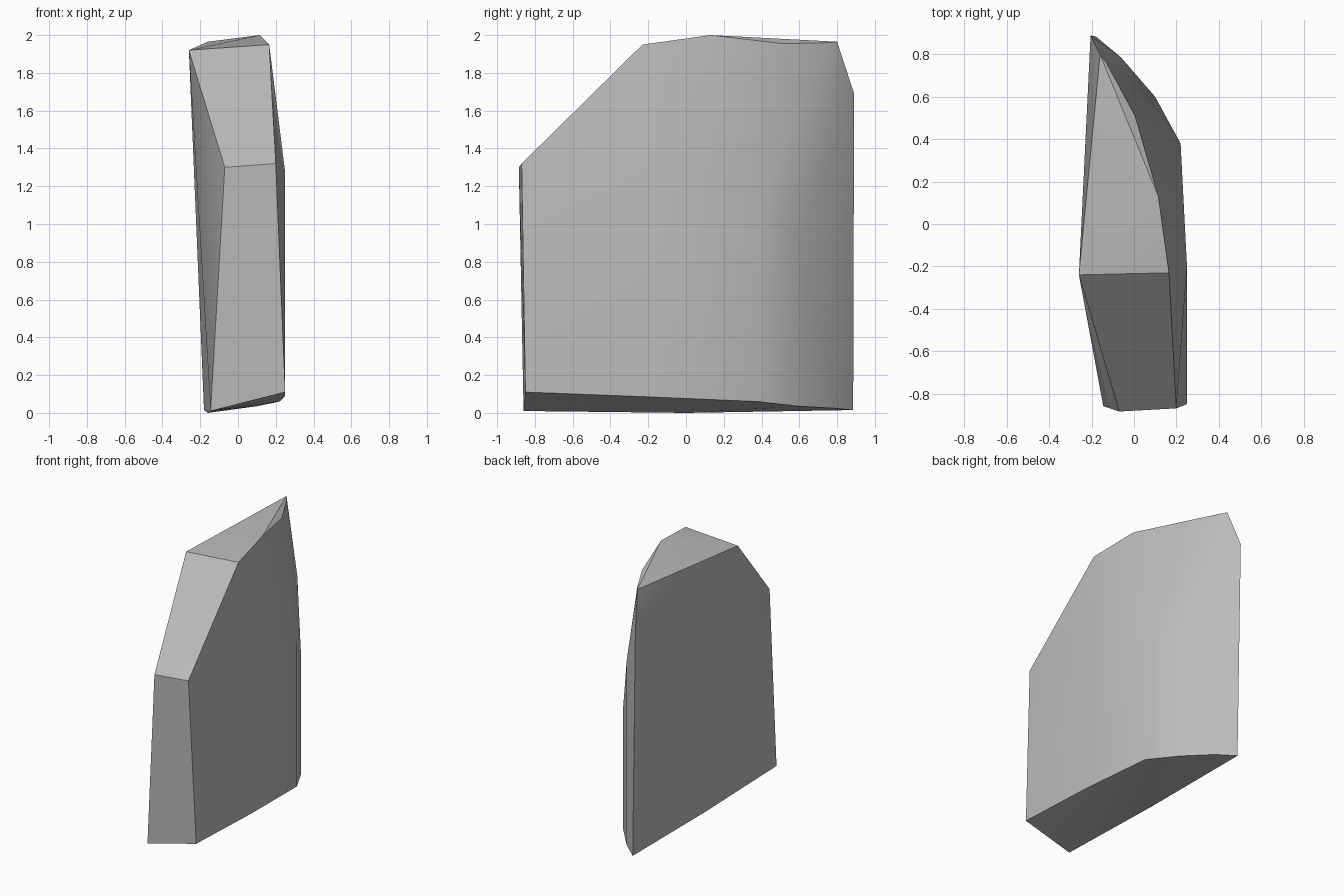
import bpy
import bmesh
import math

# Remove the default object
default_cube = bpy.data.objects.get("Cube")
if default_cube:
    bpy.data.objects.remove(default_cube, do_unlink=True)


def make_material(name, colour):
    material = bpy.data.materials.new(name)
    material.use_nodes = True
    material.diffuse_color = colour
    material.node_tree.nodes["Principled BSDF"].inputs["Base Color"].default_value = colour
    return material


def make_hull(name, rings, material):
    """Wrap a tight convex skin around the corner points of each ring."""
    bm = bmesh.new()
    for ring in rings:
        for corner in ring:
            bm.verts.new(corner)
    hull = bmesh.ops.convex_hull(bm, input=bm.verts[:])
    unused = {v for v in hull["geom_interior"] + hull["geom_unused"]
              if isinstance(v, bmesh.types.BMVert)}
    bmesh.ops.delete(bm, geom=list(unused), context="VERTS")
    bmesh.ops.recalc_face_normals(bm, faces=bm.faces[:])
    mesh = bpy.data.meshes.new(name)
    bm.to_mesh(mesh)
    bm.free()
    mesh.materials.append(material)
    rock = bpy.data.objects.new(name, mesh)
    bpy.context.collection.objects.link(rock)
    return rock


# Sloping top facet
top_ring = [(-.26, -.24, 1.92), (.165, -.23, 1.95), (.115, .13, 2),
            (.005, .51, 1.955), (-.13, .76, 1.96), (-.16, .8, 1.965)]

# Shoulder: front ledge, then the rounded side sweeping to the back edge
shoulder_ring = [(-.07, -.885, 1.3), (.2, -.87, 1.32), (.25, -.2, 1.27),
                 (.22, .38, 1.1), (.1, .6, .92), (-.06, .785, 1.4),
                 (-.205, .89, 1.69)]

# Foot: the underside rises towards the rounded side
foot_ring = [(-.145, -.86, .01), (.25, -.85, .11), (.247, -.2, .085),
             (.22, .38, .06), (.1, .6, .035), (-.06, .785, .025),
             (-.18, .885, .015), (-.16, 0, 0)]

grey_stone = make_material("grey stone", (.5, .5, .5, 1))
rock = make_hull("rock_slab", [top_ring, shoulder_ring, foot_ring], grey_stone)

# Smooth the rounded side while keeping the chiselled edges crisp
bpy.ops.object.select_all(action="DESELECT")
rock.select_set(True)
bpy.context.view_layer.objects.active = rock
bpy.ops.object.shade_smooth_by_angle(angle=math.radians(30))
